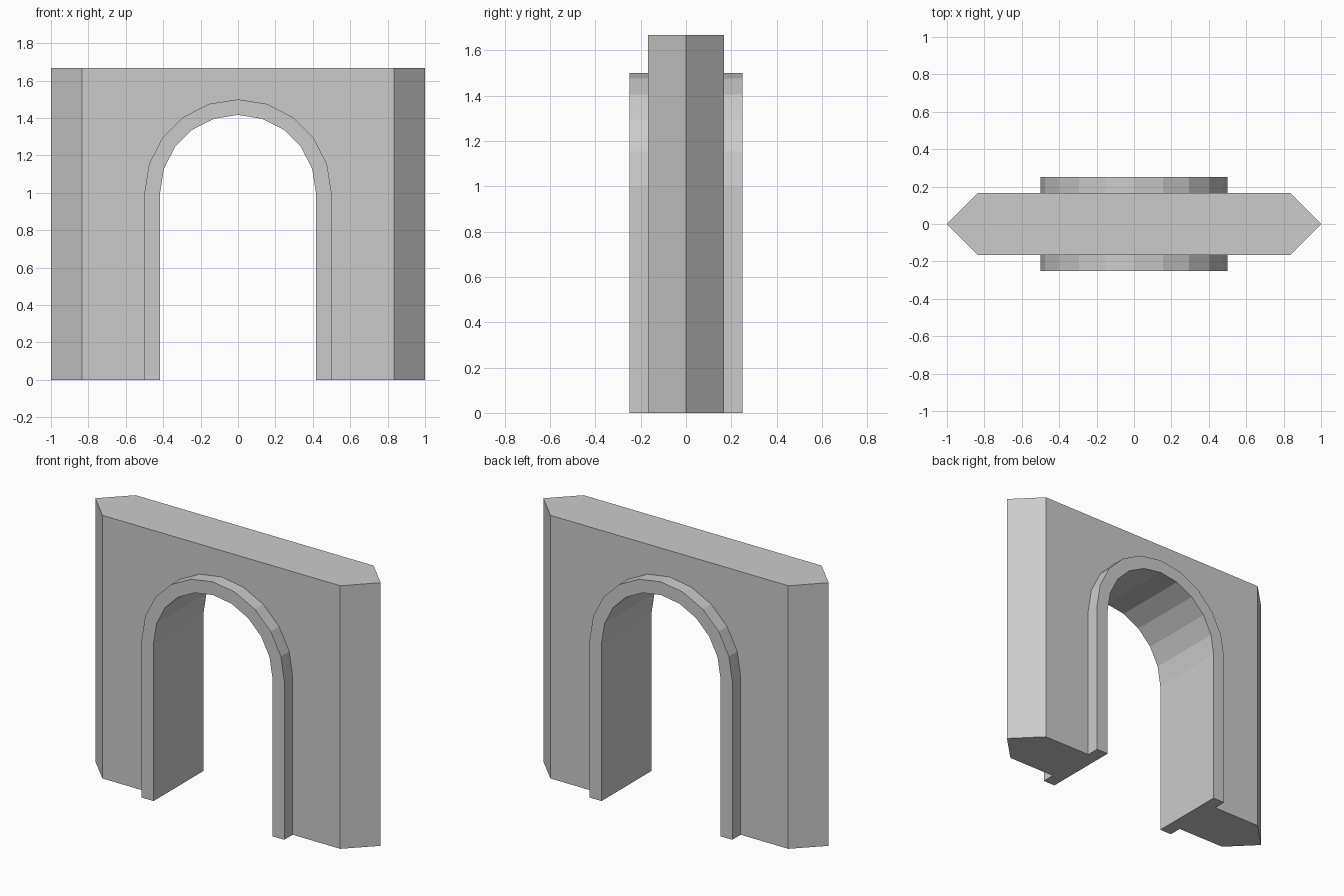
import bpy, bmesh
from math import cos, sin, pi

if "Cube" in bpy.data.objects:
    bpy.data.objects.remove(bpy.data.objects["Cube"])

HALF, SHOULDER, DEPTH, HEIGHT = 1.0, 0.8333, 0.1667, 1.6667   # wall
OUTER, INNER, TRIM, SPRING, SEGS = 0.5, 0.4167, 0.25, 1.0, 10  # arch surround

bm = bmesh.new()


def face(points):
    bm.faces.new([bm.verts.new(p) for p in points])


def arch(radius):
    """Outline of the opening (x, z) from right foot over the top to left foot."""
    curve = [(radius * cos(pi * i / SEGS), SPRING + radius * sin(pi * i / SEGS))
             for i in range(SEGS + 1)]
    return [(radius, 0)] + curve + [(-radius, 0)]


outer, inner = arch(OUTER), arch(INNER)

# Wall front and back, with the arch cut out of the outline
outline = outer + [(-SHOULDER, 0), (-SHOULDER, HEIGHT), (SHOULDER, HEIGHT), (SHOULDER, 0)]
for y in (-DEPTH, DEPTH):
    face([(x, y, z) for x, z in outline])

# Wall top
face([(-HALF, 0, HEIGHT), (-SHOULDER, -DEPTH, HEIGHT), (SHOULDER, -DEPTH, HEIGHT),
      (HALF, 0, HEIGHT), (SHOULDER, DEPTH, HEIGHT), (-SHOULDER, DEPTH, HEIGHT)])

# Surround cross-section, wrapped from the front of the wall to the back
section = [(outer, -DEPTH), (outer, -TRIM), (inner, -TRIM),
           (inner, TRIM), (outer, TRIM), (outer, DEPTH)]

for s, foot in ((1, 0), (-1, -1)):
    # Pointed wall ends
    for y in (-DEPTH, DEPTH):
        face([(s * SHOULDER, y, 0), (s * HALF, 0, 0),
              (s * HALF, 0, HEIGHT), (s * SHOULDER, y, HEIGHT)])
    # Undersides of wall and surround
    face([(s * OUTER, -DEPTH, 0), (s * SHOULDER, -DEPTH, 0), (s * HALF, 0, 0),
          (s * SHOULDER, DEPTH, 0), (s * OUTER, DEPTH, 0)])
    face([(path[foot][0], y, 0) for path, y in section])

# Surround swept along the arch
for (pa, ya), (pb, yb) in zip(section, section[1:]):
    for i in range(len(outer) - 1):
        face([(pa[i][0], ya, pa[i][1]), (pb[i][0], yb, pb[i][1]),
              (pb[i + 1][0], yb, pb[i + 1][1]), (pa[i + 1][0], ya, pa[i + 1][1])])

bmesh.ops.remove_doubles(bm, verts=bm.verts[:], dist=1e-4)
bmesh.ops.recalc_face_normals(bm, faces=bm.faces[:])
mesh = bpy.data.meshes.new("archway_wall")
bm.to_mesh(mesh)
bm.free()
bpy.context.collection.objects.link(bpy.data.objects.new("archway_wall", mesh))
